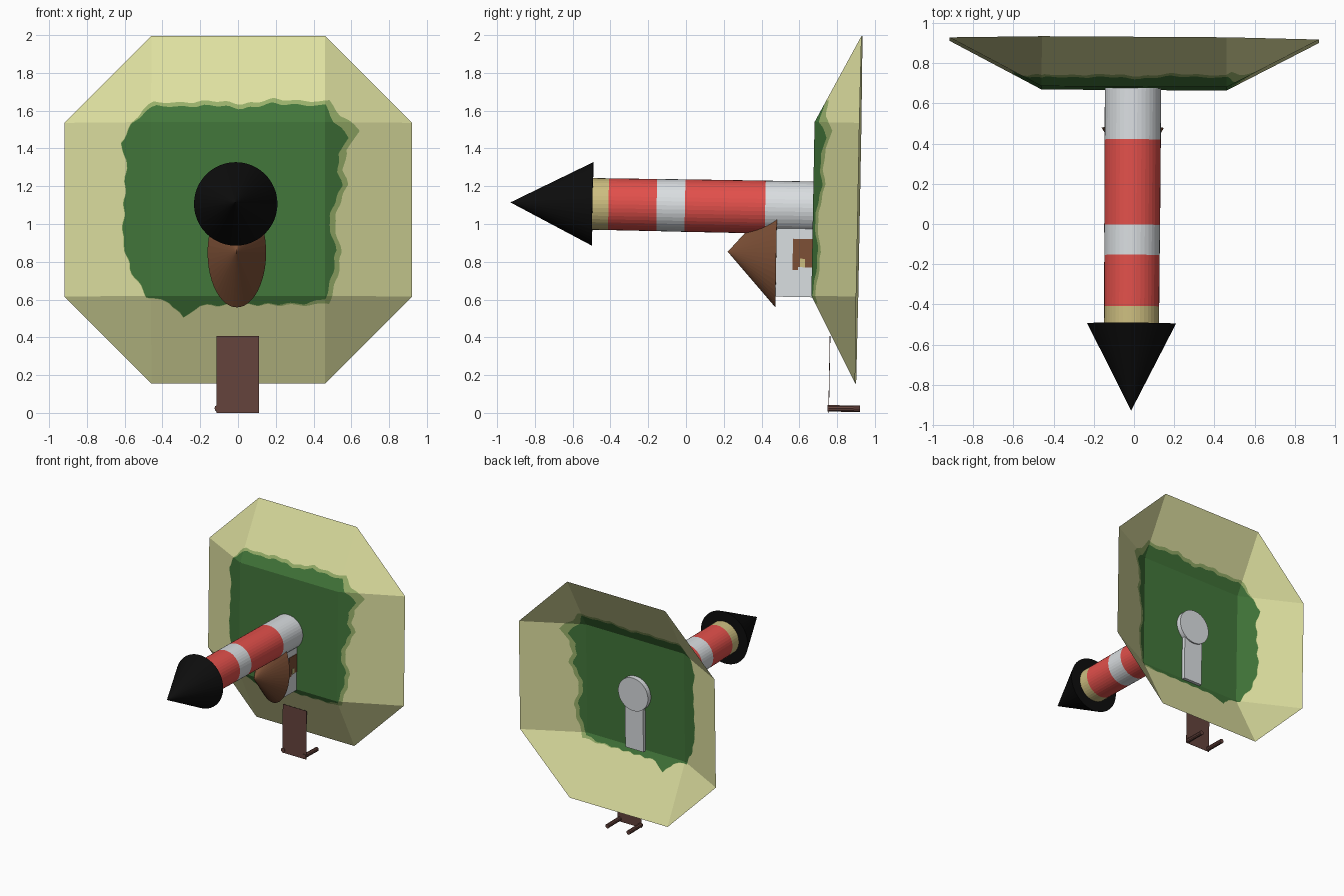
import bpy, bmesh, math
from mathutils import Matrix, Vector

if "Cube" in bpy.data.objects:
    bpy.data.objects.remove(bpy.data.objects["Cube"])

# Parts are built upright (local z = out from the island), then laid on their side
FRAME = (Matrix.Translation((0, 0.675, 1.08)) @ Matrix.Rotation(-0.006, 4, 'Z')
         @ Matrix.Rotation(math.radians(88.95), 4, 'X'))


def material(name, r, g, b):
    lin = [((c / 255 + 0.055) / 1.055) ** 2.4 if c > 10 else c / 255 / 12.92 for c in (r, g, b)]
    m = bpy.data.materials.new(name)
    m.diffuse_color = (*lin, 1)
    m.use_nodes = True
    m.node_tree.nodes["Principled BSDF"].inputs["Base Color"].default_value = m.diffuse_color
    return m


SAND = material("sand", 222, 224, 160)
GRASS = material("grass green", 66, 118, 58)
FRINGE = material("pale grass edge", 152, 176, 106)
WHITE = material("white paint", 218, 222, 225)
RED = material("red paint", 226, 80, 75)
YELLOW = material("lamp yellow", 205, 190, 128)
BROWN = material("roof brown", 125, 80, 54)
WOOD = material("dark wood", 100, 67, 60)
BLACK = material("black", 13, 13, 13)


def finish(name, bm, mats):
    bm.transform(FRAME)
    me = bpy.data.meshes.new(name)
    bm.to_mesh(me)
    bm.free()
    for m in mats:
        me.materials.append(m)
    ob = bpy.data.objects.new(name, me)
    bpy.context.collection.objects.link(ob)
    return ob


def lathe(name, profile, mats, centre=(0, 0), squash=(1, 1), sides=40):
    """Spin (radius, height) points; one material per band, ends capped."""
    bm = bmesh.new()
    rings = []
    for r, h in profile:
        if r == 0:
            rings.append([bm.verts.new((*centre, h))] * sides)
            continue
        rings.append([bm.verts.new((centre[0] + squash[0] * r * math.cos(2 * math.pi * i / sides),
                                    centre[1] + squash[1] * r * math.sin(2 * math.pi * i / sides), h))
                      for i in range(sides)])
    for k in range(len(rings) - 1):
        a, b = rings[k], rings[k + 1]
        for i in range(sides):
            j = (i + 1) % sides
            f = bm.faces.new(list(dict.fromkeys((a[i], a[j], b[j], b[i]))))
            f.material_index = mats.index(mats[k])
    bm.faces.new(rings[0][::-1])
    if profile[-1][0]:
        bm.faces.new(rings[-1]).material_index = mats.index(mats[-1])
    return finish(name, bm, mats)


def box(name, lo, hi, mat):
    bm = bmesh.new()
    lo, hi = Vector(lo), Vector(hi)
    bmesh.ops.create_cube(bm, size=1, matrix=Matrix.Translation((lo + hi) / 2)
                          @ Matrix.Diagonal((*(hi - lo), 1)))
    return finish(name, bm, [mat])


# Island: open sheet, flat square top sloping to an octagonal shore
# Grass outline: x, z, width of pale edge
COAST = [(.50, 1.09, .03), (.55, 1.20, .03), (.53, 1.28, .03), (.53, 1.37, .05), (.59, 1.46, .07),
         (.51, 1.54, .05), (.46, 1.63, .03), (.33, 1.63, .025), (.18, 1.64, .025), (.03, 1.61, .025),
         (-.12, 1.63, .025), (-.31, 1.62, .025), (-.43, 1.63, .025), (-.50, 1.59, .015),
         (-.56, 1.53, .003), (-.62, 1.43, .003), (-.59, 1.34, .003), (-.60, 1.13, .003),
         (-.61, .92, .003), (-.57, .76, .003), (-.48, .615, .003), (-.36, .585, .003),
         (-.29, .505, .003), (-.20, .57, .003), (.11, .575, .003), (.35, .58, .01),
         (.46, .60, .03), (.50, .73, .03), (.52, .86, .03), (.48, 1.0, .03)]
polar = sorted((math.atan2(z - 1.08, x) % math.tau, math.hypot(x, z - 1.08), w) for x, z, w in COAST)
polar = [(polar[-1][0] - math.tau, *polar[-1][1:])] + polar + [(polar[0][0] + math.tau, *polar[0][1:])]


def coast(a):
    for (a0, r0, w0), (a1, r1, w1) in zip(polar, polar[1:]):
        if a0 <= a <= a1:
            t = (a - a0) / (a1 - a0)
            # straight line between the two outline points
            r = r0 * r1 * math.sin(a1 - a0) / (r0 * math.sin(a - a0) + r1 * math.sin(a1 - a))
            r += 0.006 * math.sin(31 * a)
            return r, r + w0 + (w1 - w0) * t


corner = math.atan2(.46, .92)
angles = [math.tau * i / 160 for i in range(160)]
angles += [q * math.pi / 2 + s * corner + (math.tau if q == 0 and s < 0 else 0)
           for q in range(4) for s in (-1, 1)]
angles += [p[0] for p in polar[1:-1]]
angles = sorted(set(round(a, 4) for a in angles))

bm = bmesh.new()
middle = bm.verts.new((0, 0, 0))
rays = []
for a in angles:
    c, s = math.cos(a), math.sin(a)
    shore = 1 / max(abs(c) / .92, abs(s) / .92, (abs(c) + abs(s)) / 1.38)
    rays.append([bm.verts.new((r * c, r * s, 0)) for r in (*coast(a), shore)])
for p, q in zip(rays, rays[1:] + rays[:1]):
    bm.faces.new((middle, p[0], q[0])).material_index = 1
    bm.faces.new((p[0], p[1], q[1], q[0])).material_index = 2
    bm.faces.new((p[1], p[2], q[2], q[1])).material_index = 0
for axis in ((1, 0, 0), (0, 1, 0)):
    for side in (-.46, .46):
        bmesh.ops.bisect_plane(bm, geom=bm.verts[:] + bm.edges[:] + bm.faces[:], dist=1e-5,
                               plane_co=Vector(axis) * side, plane_no=axis)
for v in bm.verts:
    v.co.z = -.24 / .46 * (max(abs(v.co.x) - .46, 0) + max(abs(v.co.y) - .46, 0))
finish("island", bm, [SAND, GRASS, FRINGE])

# Striped tower and its pointed cap
AXIS = (-.005, .005)
lathe("tower", [(.14, -.04), (.14, .255), (.139, .68), (.138, .83), (.137, 1.085), (.137, 1.18)],
      [WHITE, RED, WHITE, RED, YELLOW], AXIS)
lathe("tower_cap", [(.221, 1.17), (0, 1.605)], [BLACK], AXIS, sides=48)

# Side house with oval cone roof and a door on the right wall
box("house", (-.09, -.468, -.03), (.08, -.05, .195), WHITE)
lathe("house_roof", [(1, .192), (0, .45)], [BROWN], (-.005, -.235), (.155, .29), sides=48)
box("door", (.078, -.31, 0), (.084, -.16, .105), BROWN)
box("door_post", (.078, -.325, .075), (.084, -.31, .105), BROWN)
box("door_light", (.078, -.31, .04), (.087, -.265, .065), YELLOW)

# Dock: thin deck on two posts
box("dock_deck", (-.115, -1.078, -.101), (.11, -.67, -.099), WOOD)
for side, x in (("left", -.107), ("right", .092)):
    lathe(f"dock_post_{side}", [(.018, -.265), (.018, -.095)], [WOOD], (x, -1.054), sides=10)
